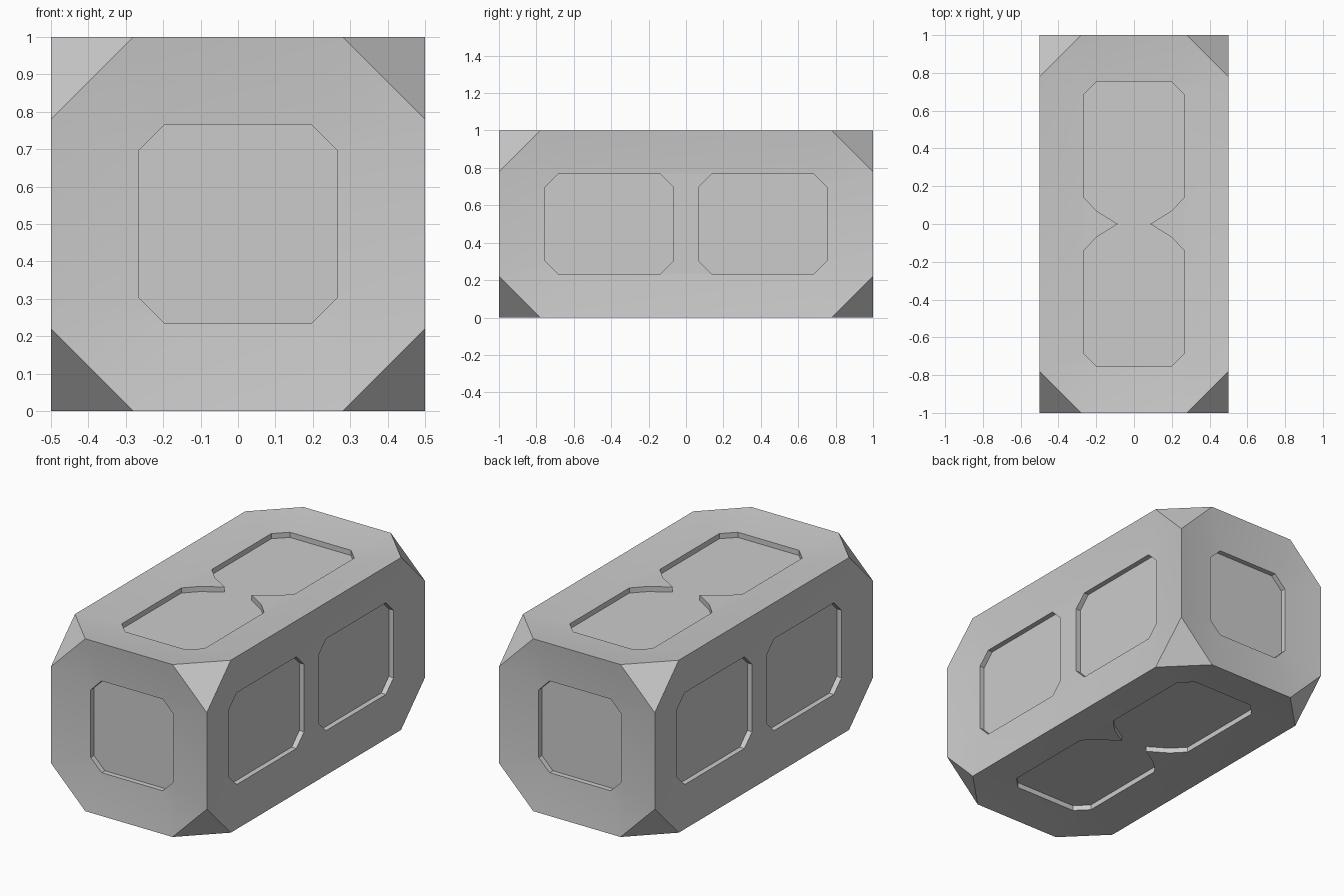
import bpy, bmesh, math
from mathutils import Vector

if "Cube" in bpy.data.objects:
    bpy.data.objects.remove(bpy.data.objects["Cube"])

RIM, FLOOR = 0.03, 0.06   # depth of dished rim and of panel floor
CUT = 0.22                # corner cut
C = 0.07                  # panel corner chamfer
HALF = (0.5, 1.0, 0.5)    # block half sizes
PANEL = (0.267, 0.756, 0.267)  # dished rim half sizes


def octagon(u0, u1, v0, v1):
    return [(u0 + C, v0), (u1 - C, v0), (u1, v0 + C), (u1, v1 - C),
            (u1 - C, v1), (u0 + C, v1), (u0, v1 - C), (u0, v0 + C)]


def prism(bm, profile, centre, u, v, n):
    """Panel cutter straddling the face at centre, with outward normal n."""
    c, u, v, n = map(Vector, (centre, u, v, n))
    base = [bm.verts.new(c + u * a + v * b - n * FLOOR) for a, b in profile]
    face = bm.faces.new(base)
    ext = bmesh.ops.extrude_face_region(bm, geom=[face])["geom"]
    bmesh.ops.translate(bm, vec=n * (FLOOR + 0.1),
                        verts=[g for g in ext if isinstance(g, bmesh.types.BMVert)])


def make_object(name, bm):
    bmesh.ops.recalc_face_normals(bm, faces=bm.faces[:])
    me = bpy.data.meshes.new(name)
    bm.to_mesh(me)
    bm.free()
    ob = bpy.data.objects.new(name, me)
    bpy.context.collection.objects.link(ob)
    return ob


# Block body with cut-off corners
bm = bmesh.new()
bmesh.ops.create_cube(bm, size=2)
for vert in bm.verts:
    vert.co = [c * h for c, h in zip(vert.co, HALF)]
bmesh.ops.bevel(bm, geom=bm.verts[:], offset=CUT, offset_type='OFFSET',
                segments=1, profile=0.5, affect='VERTICES')

# Dish each big face inwards towards the panel rim
for face in [f for f in bm.faces if len(f.verts) > 3]:
    face.normal_update()
    axis = max(range(3), key=lambda i: abs(face.normal[i]))
    outer = [v.co.copy() for v in face.verts]
    bmesh.ops.inset_individual(bm, faces=[face], thickness=0.1)
    for vert in face.verts:
        src = min(outer, key=lambda p: (p - vert.co).length)
        for i in range(3):
            if i == axis:
                size = HALF[i] - RIM
            elif abs(src[i]) > HALF[i] - 0.01:
                size = PANEL[i]
            else:
                size = PANEL[i] - C
            vert.co[i] = math.copysign(size, src[i])
bmesh.ops.translate(bm, vec=(0, 0, 0.5), verts=bm.verts[:])
body = make_object("crate_body", bm)

# Recess cutters
bm = bmesh.new()
end_panel = octagon(-0.266, 0.266, -0.266, 0.266)
side_panel = octagon(0.066, 0.754, -0.266, 0.266)
quarter = [(0.086, 0), (0.196, 0.068), (0.266, 0.14), (0.266, 0.685), (0.196, 0.755)]
half = quarter + [(-a, b) for a, b in reversed(quarter)]
waisted_panel = half + [(a, -b) for a, b in reversed(half[1:-1])]

for s in (-1, 1):
    # front and back
    prism(bm, end_panel, (0, s, 0.5), (1, 0, 0), (0, 0, 1), (0, s, 0))
    # two per long side
    for t in (-1, 1):
        prism(bm, side_panel, (s * 0.5, 0, 0.5), (0, t, 0), (0, 0, 1), (s, 0, 0))
    # top and bottom, pinched in the middle
    prism(bm, waisted_panel, (0, 0, 0.5 + s * 0.5), (1, 0, 0), (0, 1, 0), (0, 0, s))
cutter = make_object("recess_cutter", bm)
cutter.hide_render = True

# Carve the recesses
mod = body.modifiers.new("recesses", 'BOOLEAN')
mod.operation = 'DIFFERENCE'
mod.solver = 'EXACT'
mod.object = cutter
bpy.context.view_layer.objects.active = body
body.select_set(True)
bpy.ops.object.modifier_apply(modifier=mod.name)
bpy.data.objects.remove(cutter)
bpy.ops.object.shade_smooth_by_angle(angle=math.radians(30))
